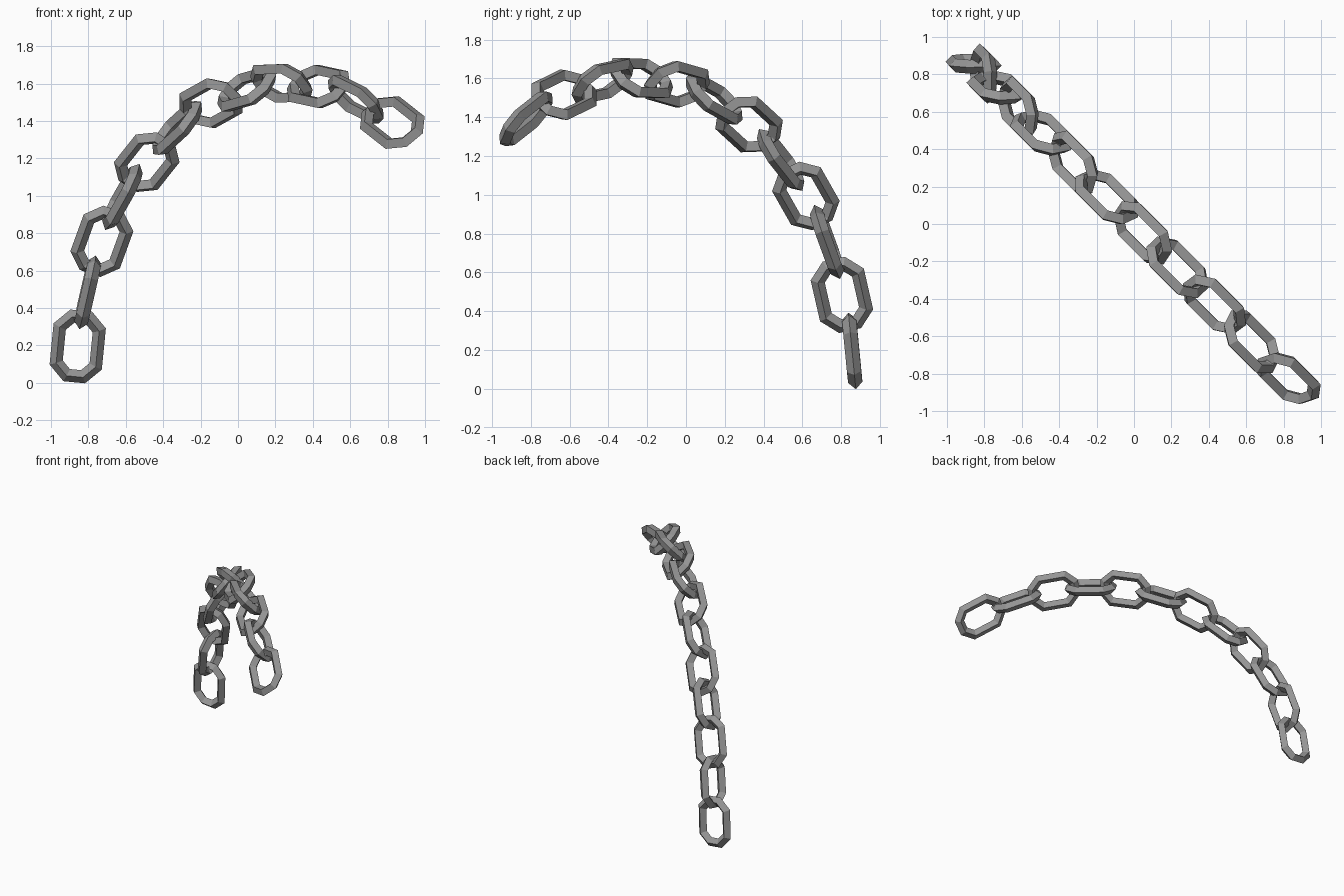
import bpy
from math import cos, sin, pi
from mathutils import Vector, Matrix

if "Cube" in bpy.data.objects:
    bpy.data.objects.remove(bpy.data.objects["Cube"])

R, r, STRETCH = 0.115, 0.037, 0.053   # ring radius, bar radius, half of the added length

steel = bpy.data.materials.new("dark_steel")
steel.diffuse_color = (0.3, 0.3, 0.3, 1)
steel.use_nodes = True
steel.node_tree.nodes["Principled BSDF"].inputs["Base Color"].default_value = steel.diffuse_color


def link_mesh():
    # eight-sided ring with a diamond bar, pulled long along local X
    verts, faces = [], []
    for i in range(8):
        a = pi / 8 + i * pi / 4
        shift = STRETCH if cos(a) > 0 else -STRETCH
        for j in range(4):
            b = j * pi / 2
            d = R + r * cos(b)
            verts.append((d * cos(a) + shift, d * sin(a), r * sin(b)))
    for i in range(8):
        k = (i + 1) % 8
        for j in range(4):
            n = (j + 1) % 4
            faces.append((i * 4 + j, k * 4 + j, k * 4 + n, i * 4 + n))
    me = bpy.data.meshes.new("chain_link")
    me.from_pydata(verts, [], faces)
    me.materials.append(steel)
    me.update()
    return me


# link centres: (x = -y, z) along the diagonal arch
path = [(0.825, 1.392), (0.63, 1.516), (0.43, 1.585), (0.232, 1.602),
        (0.047, 1.57), (-0.145, 1.495), (-0.325, 1.363), (-0.488, 1.18),
        (-0.618, 0.994), (-0.728, 0.757), (-0.804, 0.484), (-0.857, 0.195)]
pts = [Vector((s, -s, z)) for s, z in path]
side = Vector((1, 1, 0)).normalized()
mesh = link_mesh()

# links follow the arch, rolled 45 degrees alternately to each side
for i, p in enumerate(pts):
    if i == 0:
        t = (pts[0] - pts[1]) * 1.5 - (pts[1] - pts[2]) * 0.5
    elif i == len(pts) - 1:
        t = (pts[-2] - pts[-1]) * 2 - (pts[-3] - pts[-2])
    else:
        t = pts[i - 1] - pts[i + 1]
    t.normalize()
    out = side.cross(t).normalized()
    if out.z < 0:
        out = -out
    width = (out + side * (1 if i % 2 == 0 else -1)).normalized()
    normal = t.cross(width)
    m = Matrix((t, width, normal)).transposed().to_4x4()
    m.translation = p
    ob = bpy.data.objects.new(f"chain_link_{i + 1}", mesh)
    ob.matrix_world = m
    bpy.context.collection.objects.link(ob)
